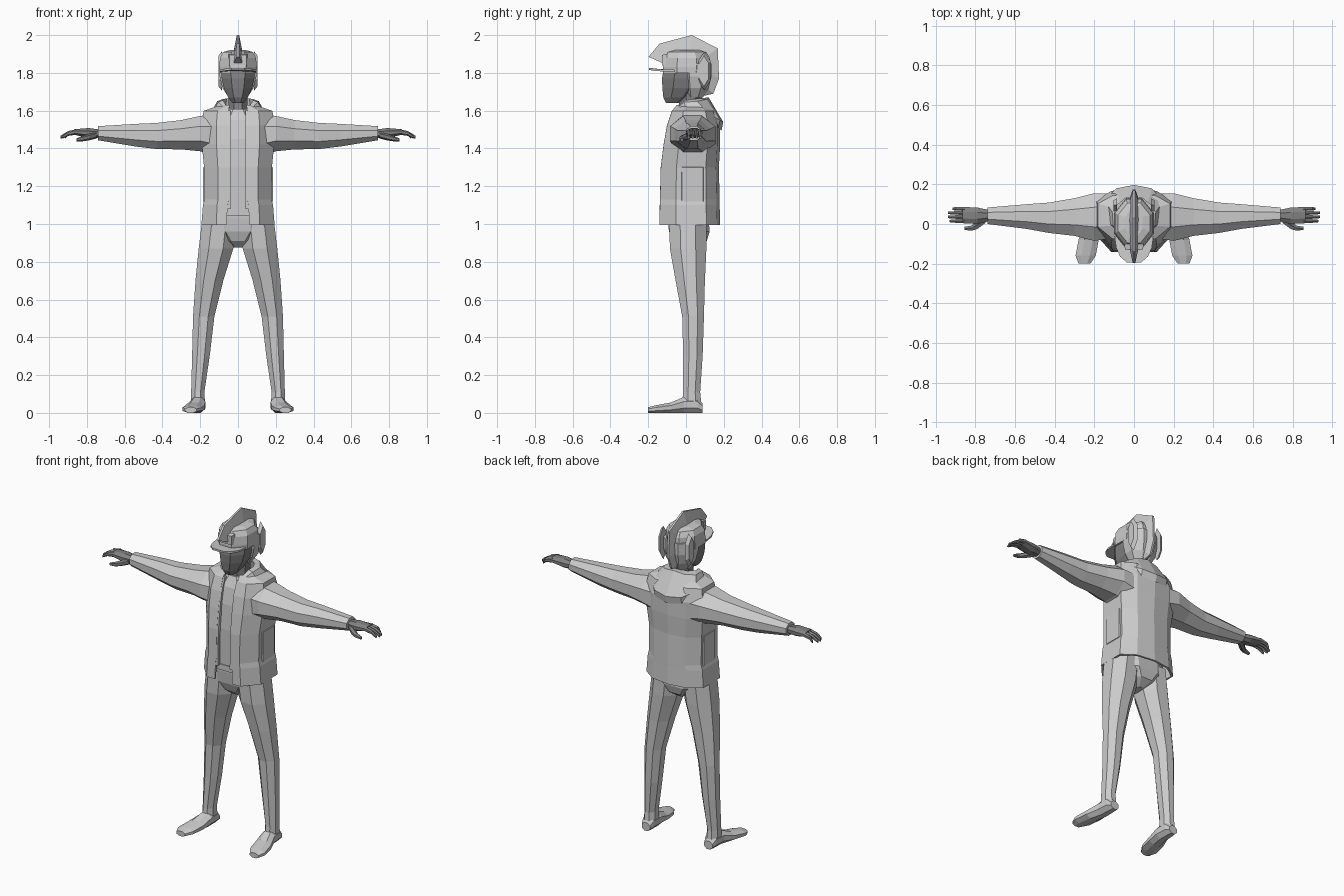
import bpy, bmesh, math

skin_mat = bpy.data.materials.new("dark_skin")
skin_mat.diffuse_color = (0.22, 0.22, 0.22, 1)


def skin(name, rings, closed=True, caps=True, mirror=False, thick=0, mat=None):
    """Bridge a list of equal-length point rings into one flat-shaded object."""
    bm = bmesh.new()
    vs = [[bm.verts.new(p) for p in r] for r in rings]
    n = len(rings[0])
    for a, b in zip(vs, vs[1:]):
        for i in range(n if closed else n - 1):
            j = (i + 1) % n
            bm.faces.new((a[i], a[j], b[j], b[i]))
    if closed and caps:
        bm.faces.new(vs[0])
        bm.faces.new(vs[-1])
    bmesh.ops.recalc_face_normals(bm, faces=bm.faces)
    me = bpy.data.meshes.new(name)
    bm.to_mesh(me)
    bm.free()
    ob = bpy.data.objects.new(name, me)
    bpy.context.collection.objects.link(ob)
    if mat:
        me.materials.append(mat)
    if mirror:
        m = ob.modifiers.new("mirror", 'MIRROR')
        m.use_clip = True
    if thick:
        s = ob.modifiers.new("thickness", 'SOLIDIFY')
        s.thickness = thick
        s.offset = 0
    return ob


def loft(name, axis, rows, n=8, **kw):
    """Rows are (position, u0, u1, v0, v1): n-sided sections stacked along an axis."""
    rings = []
    for t, u0, u1, v0, v1 in rows:
        ring = []
        for i in range(n):
            a = 2 * math.pi * (i + .5) / n
            k = .5 / math.cos(math.pi / n)
            u = (u0 + u1) / 2 + (u1 - u0) * k * math.cos(a)
            v = (v0 + v1) / 2 + (v1 - v0) * k * math.sin(a)
            ring.append({'X': (t, u, v), 'Y': (u, t, v), 'Z': (u, v, t)}[axis])
        rings.append(ring)
    return skin(name, rings, **kw)


def sym(rows):
    """Rows (z, half width, y front, y back) centred on x = 0."""
    return [(z, -w, w, a, b) for z, w, a, b in rows]


# Trousers
loft("trouser_leg", 'Z', [
    (1.02, .01, .19, -.09, .11), (.87, .025, .208, -.085, .108),
    (.70, .078, .225, -.055, .10), (.51, .125, .238, -.02, .095),
    (.30, .15, .243, -.015, .088), (.11, .178, .248, -.015, .075),
    (.06, .175, .25, -.02, .08)], mirror=True)
loft("trouser_seat", 'Z', sym([
    (.875, .03, -.03, .06), (.91, .09, -.07, .11), (.96, .16, -.09, .125),
    (1.03, .168, -.098, .12), (1.10, .155, -.10, .115)]))

# Shoes, toes turned outward
loft("shoe", 'Y', [
    (.087, .185, .24, 0, .05), (.06, .175, .25, 0, .085), (-.01, .172, .255, 0, .085),
    (-.08, .178, .28, 0, .055), (-.16, .193, .295, 0, .04),
    (-.20, .22, .28, 0, .03)], mirror=True)

# Shirt, neck and belt
loft("shirt", 'Z', sym([
    (1.07, .14, -.105, .12), (1.3, .145, -.11, .13), (1.45, .15, -.10, .14),
    (1.55, .12, -.08, .12), (1.61, .06, -.05, .09)]))
loft("belt", 'Z', sym([(1.045, .16, -.11, .12), (1.08, .16, -.11, .12)]))
loft("neck", 'Z', sym([(1.54, .05, -.05, .08), (1.70, .05, -.03, .085)]), mat=skin_mat)

# Open jacket: half section swept upward, then mirrored
jacket = []
for z, g, x, f, b in [
        (.995, .06, .188, -.14, .175), (1.10, .055, .18, -.138, .172),
        (1.13, .05, .172, -.137, .172), (1.30, .05, .174, -.133, .168),
        (1.42, .05, .186, -.118, .175), (1.52, .05, .188, -.10, .175),
        (1.595, .05, .178, -.075, .15), (1.625, .045, .09, -.05, .11)]:
    d = b - f
    jacket.append([(g, f + .005, z), (x * .6, f + .005, z), (x, f + .28 * d, z),
                   (x, b - .22 * d, z), (x * .6, b - .05 * d, z), (0, b, z)])
skin("jacket", jacket, closed=False, mirror=True, thick=.012)

# Front facing strips and side pockets
skin("jacket_facing", [[(.04, f - .006, z), (.062, f - .006, z), (.062, f + .012, z),
                        (.04, f + .012, z)]
                       for z, f in [(1.08, -.132), (1.3, -.127), (1.42, -.112),
                                    (1.52, -.095), (1.60, -.065)]], mirror=True)
loft("side_pocket", 'X', [(.165, -.03, .10, 1.11, 1.31), (.184, -.02, .09, 1.12, 1.30)],
     n=4, mirror=True)

# Hood lying on the back, with collar ends running round to the front
half = [
    [(.0, .08, 1.665), (.0, .12, 1.67), (.0, .197, 1.54), (.0, .188, 1.495), (.0, .10, 1.58)],
    [(.06, .07, 1.665), (.07, .11, 1.66), (.09, .18, 1.55), (.09, .172, 1.51), (.07, .09, 1.58)],
    [(.085, .03, 1.66), (.11, .06, 1.65), (.15, .12, 1.58), (.15, .115, 1.56), (.09, .04, 1.58)],
    [(.08, -.01, 1.655), (.105, -.01, 1.645), (.125, .0, 1.61), (.12, .0, 1.59), (.08, -.01, 1.58)],
    [(.045, -.06, 1.60), (.06, -.065, 1.60), (.07, -.07, 1.585), (.065, -.065, 1.56),
     (.045, -.06, 1.56)]]
skin("hood", [[(-x, y, z) for x, y, z in r] for r in half[:0:-1]] + half)

# Sleeves
loft("sleeve", 'X', [
    (.13, -.075, .155, 1.36, 1.58), (.20, -.085, .155, 1.385, 1.572),
    (.30, -.06, .13, 1.395, 1.55), (.43, -.045, .108, 1.397, 1.535),
    (.54, -.025, .10, 1.41, 1.53), (.74, .0, .083, 1.443, 1.518)], mirror=True)

# Hands with four fingers and a thumb
loft("palm", 'X', [
    (.73, .015, .07, 1.455, 1.50), (.79, .0, .083, 1.455, 1.508),
    (.865, .004, .086, 1.472, 1.502)], mirror=True, mat=skin_mat)
for i, tip in enumerate([.93, .94, .938, .915]):
    y = .015 + i * .0205
    loft("finger", 'X', [
        (.855, y - .010, y + .010, 1.475, 1.50), (.90, y - .009, y + .009, 1.468, 1.49),
        (tip, y - .006, y + .006, 1.452, 1.466)], n=6, mirror=True, mat=skin_mat)
loft("thumb", 'X', [
    (.75, .005, .04, 1.455, 1.485), (.79, -.025, .015, 1.445, 1.475),
    (.82, -.034, -.008, 1.44, 1.465), (.855, -.03, -.014, 1.437, 1.452)],
    n=6, mirror=True, mat=skin_mat)

# Head and hair
loft("face", 'Z', sym([
    (1.64, .03, -.105, -.03), (1.67, .052, -.12, .02), (1.72, .075, -.125, .07),
    (1.77, .086, -.127, .09), (1.84, .09, -.115, .10)]), mat=skin_mat)
loft("back_hair", 'Z', sym([
    (1.67, .05, .0, .09), (1.72, .082, -.02, .12), (1.78, .097, -.03, .135),
    (1.85, .098, -.03, .135)]))

# Cap with brim and front panel
loft("cap", 'Z', sym([
    (1.80, .098, -.12, .125), (1.83, .10, -.122, .13), (1.88, .095, -.115, .125),
    (1.91, .08, -.095, .105), (1.92, .045, -.06, .075)]))
brim = [(.098, -.06), (.09, -.12), (.07, -.165), (.035, -.195)]
brim += [(-x, y) for x, y in brim[::-1]]
skin("cap_brim", [[(x, y, z - 1.2 * x * x) for x, y in brim] for z in (1.817, 1.828)])
loft("cap_panel", 'Y', [(-.128, -.045, .045, 1.84, 1.895), (-.10, -.05, .05, 1.835, 1.90)], n=4)
loft("cap_side_patch", 'X', [(.085, .065, .13, 1.72, 1.90), (.104, .07, .12, 1.74, 1.88)],
     n=6, mirror=True)

# Crest running front to back over the cap
outer = [(-.198, 1.885), (-.14, 1.955), (.03, 2.0), (.168, 1.93), (.175, 1.77), (.145, 1.69),
         (.10, 1.68)]
inner = [(-.11, 1.845), (-.08, 1.88), (.02, 1.90), (.10, 1.88), (.12, 1.80), (.11, 1.72),
         (.08, 1.69)]
skin("crest", [[(-.006, *o), (.006, *o), (.026, *i), (-.026, *i)]
               for o, i in zip(outer, inner)])
